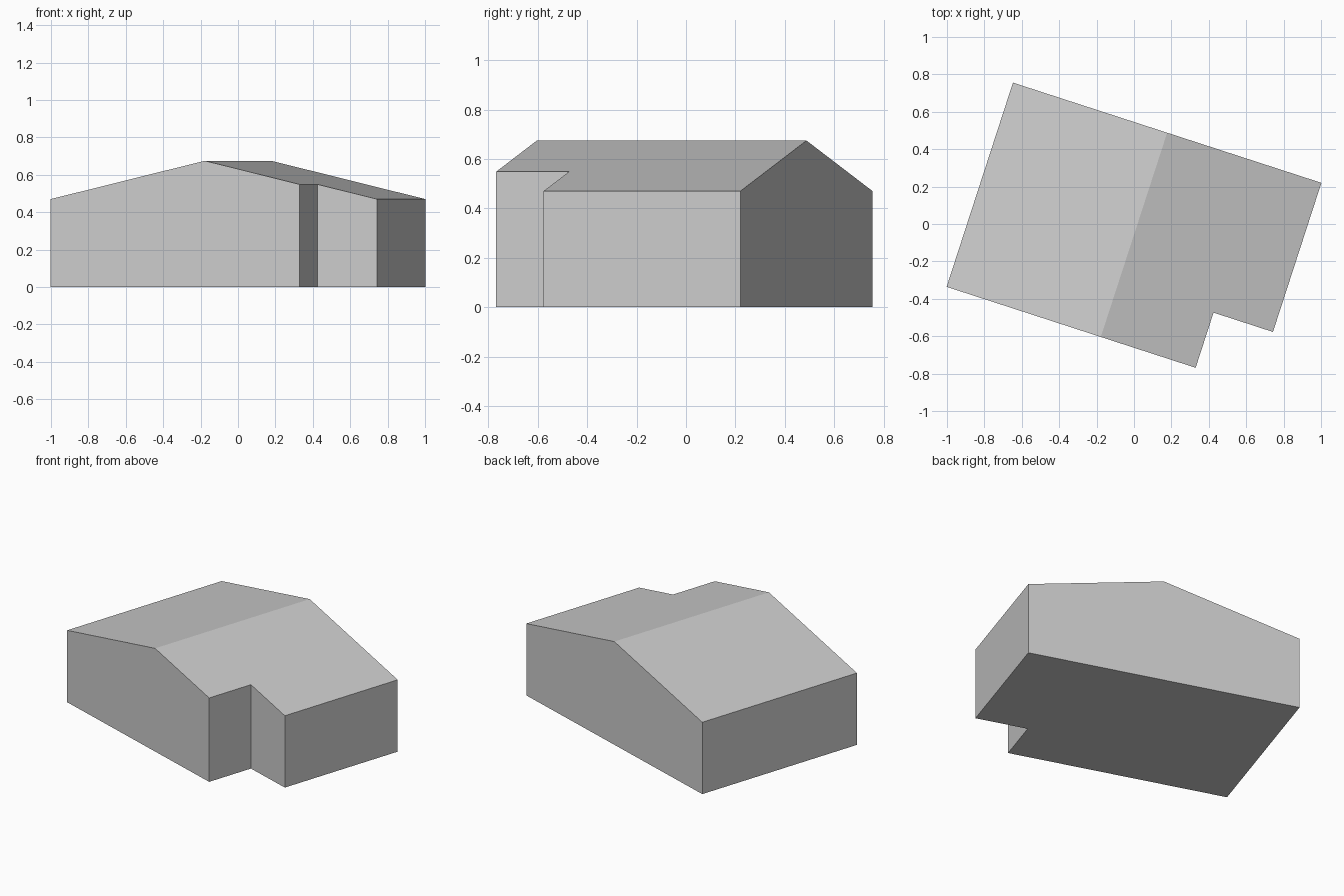
import bpy, bmesh
from math import radians
from mathutils import Matrix, Vector

cube = bpy.data.objects.get("Cube")
if cube:
    bpy.data.objects.remove(cube, do_unlink=True)

HALF_W, HALF_D = 0.867, 0.574       # half width across the ridge, half depth along it
EAVES, RIDGE = 0.47, 0.675
NOTCH_X, NOTCH_Y = 0.533, -0.264    # inner corner of the missing front corner

# Plain grey for the whole building
grey = bpy.data.materials.new("light grey")
grey.use_nodes = True
colour = (0.6, 0.6, 0.6, 1)
grey.diffuse_color = colour
grey.node_tree.nodes["Principled BSDF"].inputs["Base Color"].default_value = colour

# Footprint with a notched corner, raised into a tall block
footprint = [(-HALF_W, -HALF_D), (NOTCH_X, -HALF_D), (NOTCH_X, NOTCH_Y),
             (HALF_W, NOTCH_Y), (HALF_W, HALF_D), (-HALF_W, HALF_D)]
bm = bmesh.new()
base = bm.faces.new([bm.verts.new((x, y, 0)) for x, y in footprint])
bm.faces.ensure_lookup_table()
block = bmesh.ops.extrude_face_region(bm, geom=[base], use_keep_orig=True)
top_verts = [g for g in block["geom"] if isinstance(g, bmesh.types.BMVert)]
bmesh.ops.translate(bm, verts=top_verts, vec=(0, 0, 1))

# Slice off each roof pitch and close the cut
for side in (-1, 1):
    normal = Vector((side * (RIDGE - EAVES), 0, HALF_W)).normalized()
    bmesh.ops.bisect_plane(bm, geom=bm.verts[:] + bm.edges[:] + bm.faces[:],
                           plane_co=(0, 0, RIDGE), plane_no=normal, clear_outer=True)
    rim = [e for e in bm.edges if e.is_boundary]
    bmesh.ops.holes_fill(bm, edges=rim, sides=0)
bmesh.ops.recalc_face_normals(bm, faces=bm.faces[:])

# Turn the building on its plot
turn = Matrix.Translation((0, -0.058, 0)) @ Matrix.Rotation(radians(-18), 4, "Z")
bm.transform(turn)

mesh = bpy.data.meshes.new("building")
bm.to_mesh(mesh)
bm.free()
mesh.materials.append(grey)
building = bpy.data.objects.new("building", mesh)
bpy.context.collection.objects.link(building)
